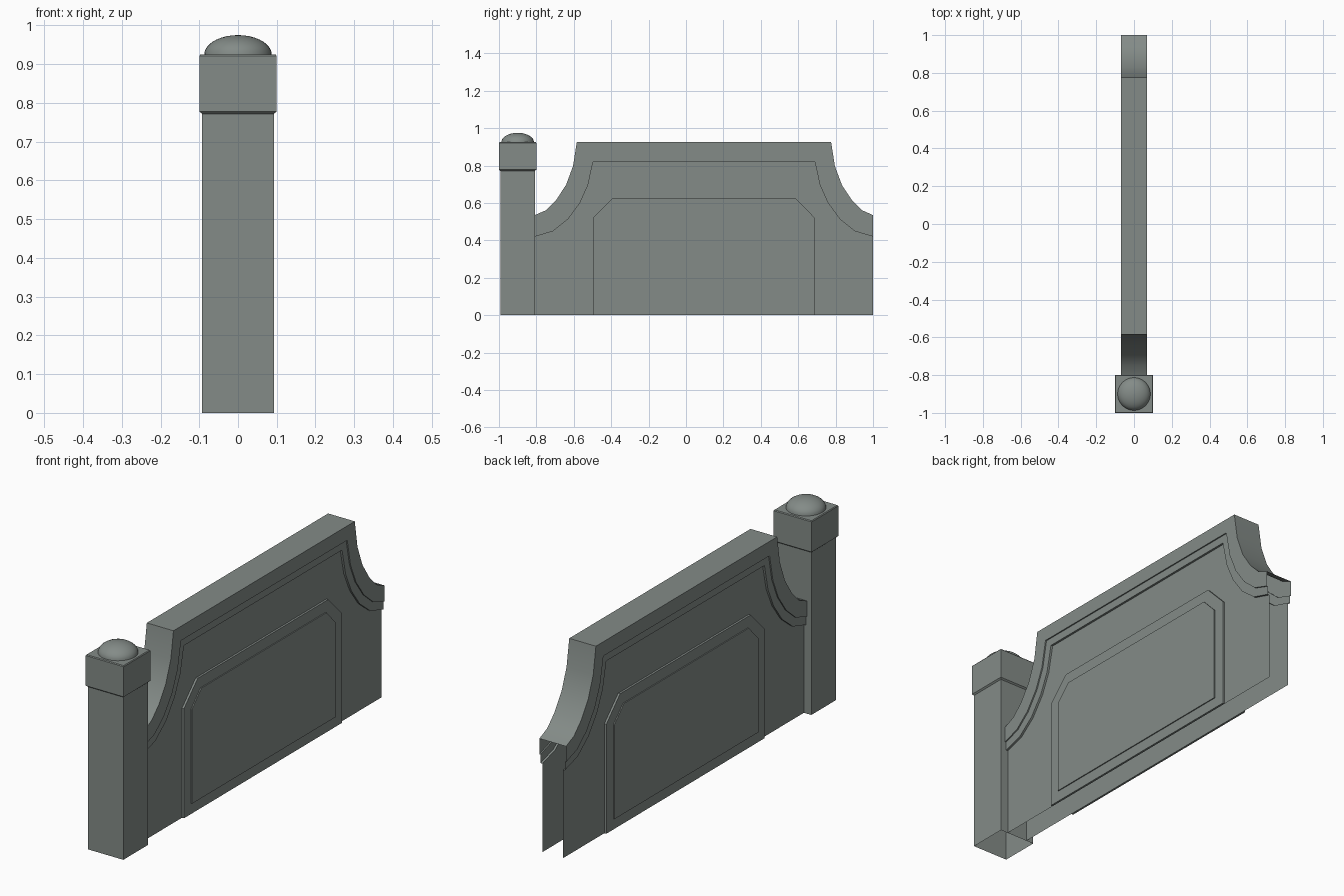
import bpy, bmesh, math

if "Cube" in bpy.data.objects:
    bpy.data.objects.remove(bpy.data.objects["Cube"], do_unlink=True)

stone = bpy.data.materials.new("grey_green_stone")
stone.use_nodes = True
colour = (0.23, 0.26, 0.245, 1)
stone.diffuse_color = colour
stone.node_tree.nodes["Principled BSDF"].inputs["Base Color"].default_value = colour

WALL_Y = 0.096   # middle of the wall along its length
POST_Y = -0.9    # middle of the post


def loft(name, rings, closed=True, cap=False):
    """Skin equal-length rings of points; optionally close the last ring."""
    bm = bmesh.new()
    rows = [[bm.verts.new(p) for p in ring] for ring in rings]
    n = len(rows[0])
    for a, b in zip(rows, rows[1:]):
        for i in range(n if closed else n - 1):
            j = (i + 1) % n
            bm.faces.new((a[i], a[j], b[j], b[i]))
    if cap:
        bm.faces.new(rows[-1])
    bmesh.ops.recalc_face_normals(bm, faces=bm.faces)
    mesh = bpy.data.meshes.new(name)
    bm.to_mesh(mesh)
    bm.free()
    mesh.materials.append(stone)
    obj = bpy.data.objects.new(name, mesh)
    bpy.context.collection.objects.link(obj)
    bpy.ops.object.select_all(action="DESELECT")
    obj.select_set(True)
    bpy.context.view_layer.objects.active = obj
    bpy.ops.object.shade_smooth_by_angle(angle=math.radians(30))
    return obj


def mirrored(half):
    """Half profile (offset, z) from the end to the middle, as a full path."""
    return [(WALL_Y - d, z) for d, z in half] + [(WALL_Y + d, z) for d, z in reversed(half)]


def at(path, x):
    return [(x, y, z) for y, z in path]


# Wall: scooped shoulders with a two-step coping, open at the base and end
outer = [(.904, .535), (.845, .561), (.791, .615), (.738, .695), (.70, .797), (.68, .925)]
inner = [(.904, .42), (.807, .449), (.727, .513), (.663, .60), (.62, .695), (.593, .82)]
middle = [(a + (c - a) * .65, b + (d - b) * .65) for (a, b), (c, d) in zip(outer, inner)]
base = [(d, 0) for d, z in inner]
section = [(outer, .07), (middle, .07), (middle, .064), (inner, .064), (inner, .054), (base, .054)]
rings = [at(mirrored(p), x) for p, x in reversed(section)]
rings += [at(mirrored(p), -x) for p, x in section]
loft("wall", rings, closed=False)

# Raised panels with clipped top corners, one on each face
frame = mirrored([(.593, 0), (.593, .52), (.49, .625)])
field = mirrored([(.54, .05), (.54, .498), (.468, .572)])
for side, name in ((1, "left_panel"), (-1, "right_panel")):
    steps = [(frame, .054), (frame, .064), (field, .064), (field, .069)]
    loft(name, [at(p, side * x) for p, x in steps], cap=True)


def square(half, z):
    return [(sx * half, POST_Y + sy * half, z)
            for sx, sy in ((-1, -1), (1, -1), (1, 1), (-1, 1))]


# Post, open at the foot, and its wider cap block
loft("post", [square(.093, 0), square(.093, .775)])
loft("post_cap", [square(.093, .772), square(.1, .778), square(.1, .921), square(.097, .925)],
     cap=True)


# Low dome on the cap
def circle(r, z, n=32):
    return [(r * math.cos(math.tau * i / n), POST_Y + r * math.sin(math.tau * i / n), z)
            for i in range(n)]


arc = [math.radians(90 * k / 9) for k in range(9)]
loft("post_dome", [circle(.087 * math.cos(t), .925 + .05 * math.sin(t)) for t in arc]
     + [circle(.001, .975)], cap=True)
